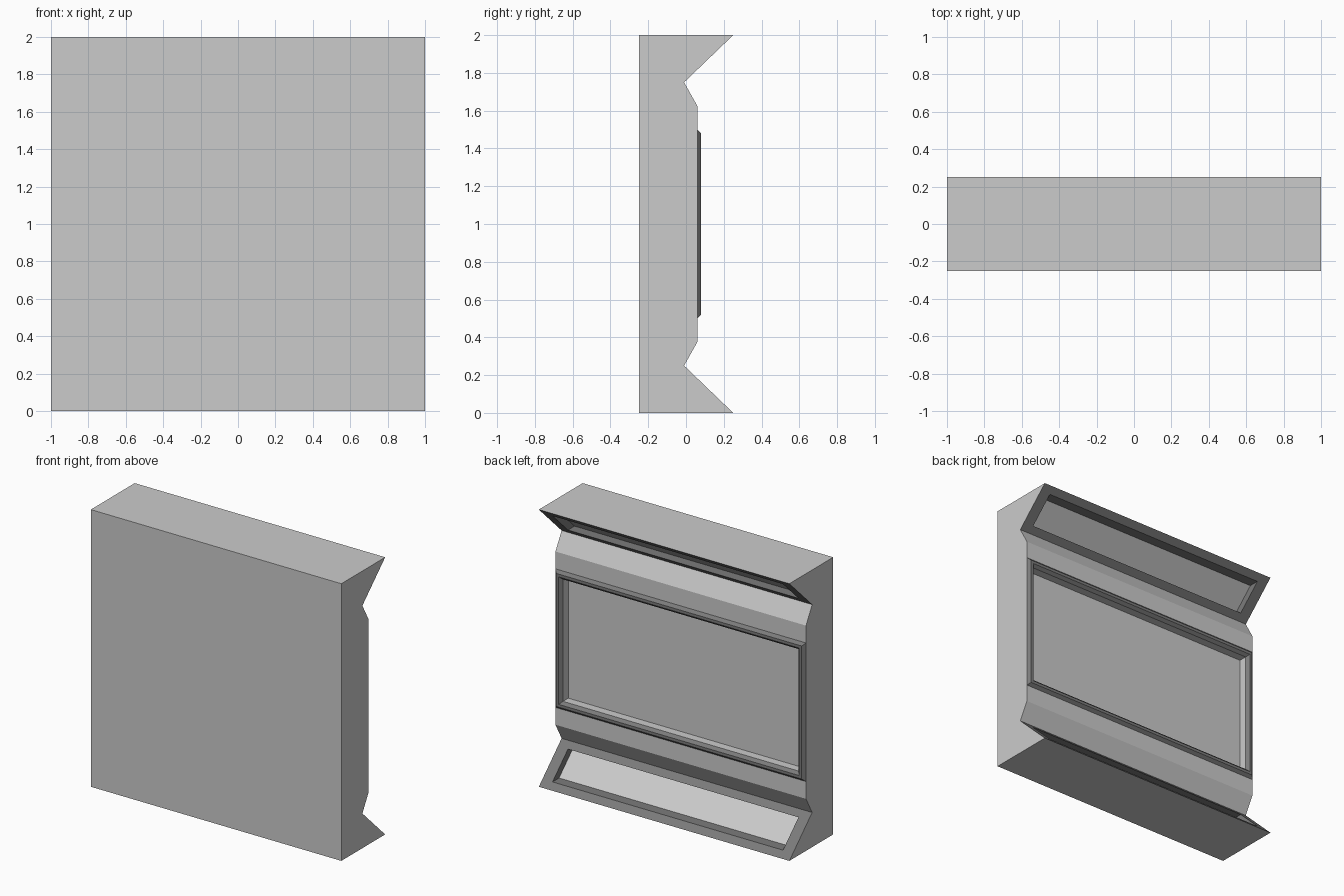
import bpy
import bmesh

if "Cube" in bpy.data.objects:
    bpy.data.objects.remove(bpy.data.objects["Cube"])

DARK, GREY = 1, 0


def material(name, value):
    m = bpy.data.materials.new(name)
    m.diffuse_color = (value, value, value, 1)
    m.use_nodes = True
    m.node_tree.nodes["Principled BSDF"].inputs["Base Color"].default_value = m.diffuse_color
    return m


def find_face(bm, y, z):
    """Face on the back of the panel whose centre is at the given height."""
    def dist(f):
        c = f.calc_center_median()
        return abs(c.x) + abs(c.y - y) + abs(c.z - z)
    return min(bm.faces, key=dist)


def inset(bm, face, thickness, depth=0.0, mat=DARK):
    bm.normal_update()
    ring = bmesh.ops.inset_individual(bm, faces=[face], thickness=thickness,
                                      depth=depth, use_even_offset=True)["faces"]
    for f in ring:
        if f != face:
            f.material_index = mat


def push_in(bm, face, distance, mat):
    """Sink the face straight towards the front."""
    ring = bmesh.ops.extrude_discrete_faces(bm, faces=[face])["faces"][0]
    for v in ring.verts:
        v.co.y -= distance
    for e in ring.edges:
        for f in e.link_faces:
            if f != ring:
                f.material_index = mat
    ring.material_index = GREY


bm = bmesh.new()

# Wall panel: side profile swept across the width
half = [(0.25, 0), (-0.01, 0.25), (0.06, 0.375), (0.06, 0.5)]
profile = [(-0.25, 0)] + half + [(y, 2 - z) for y, z in reversed(half)] + [(-0.25, 2)]
cap = bm.faces.new([bm.verts.new((-1, y, z)) for y, z in profile])
new = bmesh.ops.extrude_face_region(bm, geom=[cap], use_keep_orig=True)["geom"]
bmesh.ops.translate(bm, vec=(2, 0, 0),
                    verts=[g for g in new if isinstance(g, bmesh.types.BMVert)])
bmesh.ops.recalc_face_normals(bm, faces=bm.faces)

# Sloped skirting and cornice: dark rim around a sunken strip
for z in (0.125, 1.875):
    face = find_face(bm, 0.12, z)
    inset(bm, face, 0.058)
    for v in face.verts:
        v.co.x = 0.92 if v.co.x > 0 else -0.92
    push_in(bm, face, 0.075, DARK)

# Central window: raised bevelled frame around a deep recess
face = find_face(bm, 0.06, 1.0)
inset(bm, face, 0.02, 0.02)
inset(bm, face, 0.02)
inset(bm, face, 0.02, -0.02)
push_in(bm, face, 0.06, GREY)

bm.normal_update()
mesh = bpy.data.meshes.new("wall_panel")
bm.to_mesh(mesh)
bm.free()
mesh.materials.append(material("panel_grey", 0.6))
mesh.materials.append(material("trim_dark", 0.2))
bpy.context.collection.objects.link(bpy.data.objects.new("wall_panel", mesh))
